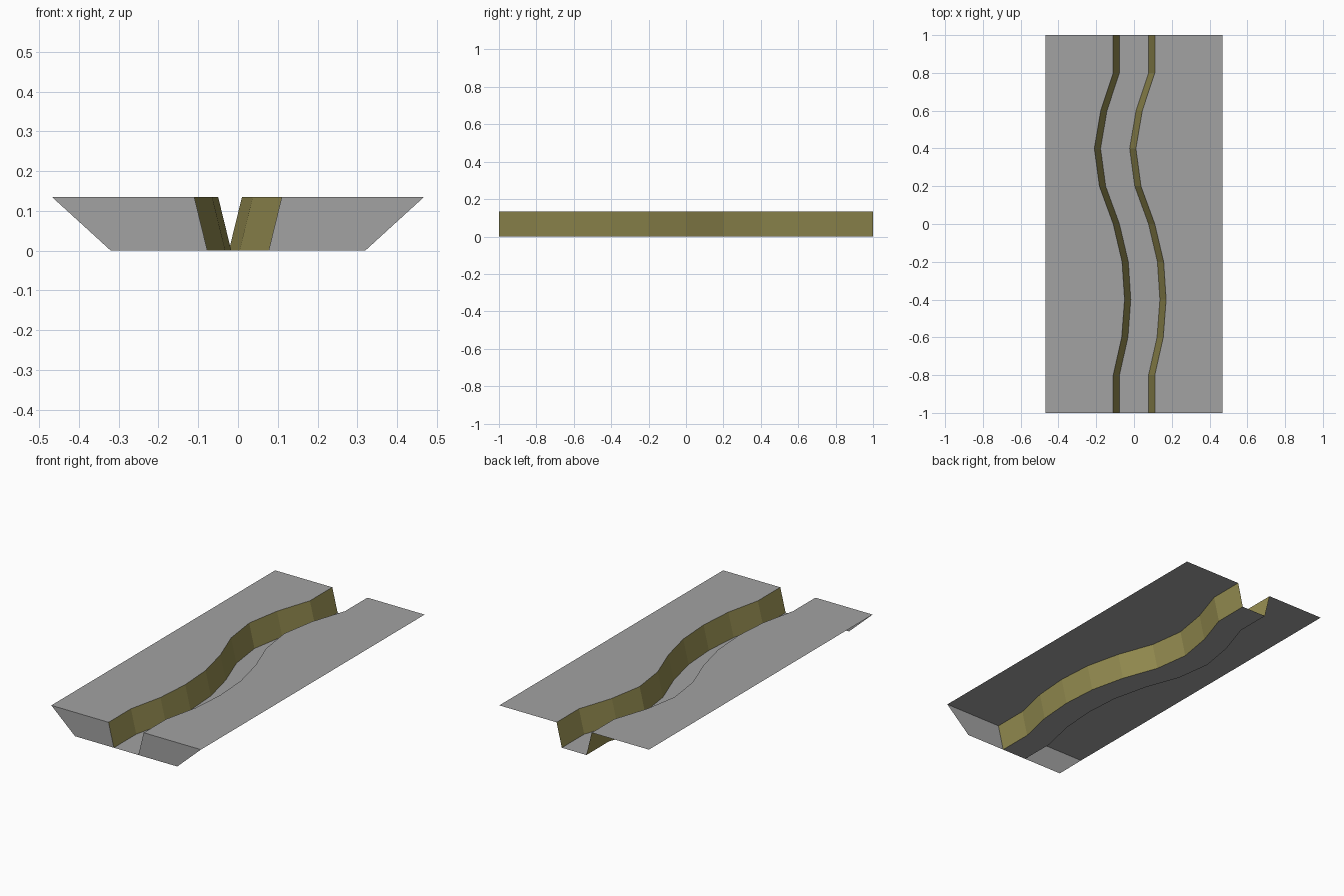
import bpy

if "Cube" in bpy.data.objects:
    bpy.data.objects.remove(bpy.data.objects["Cube"], do_unlink=True)


def make_material(name, colour):
    mat = bpy.data.materials.new(name)
    mat.use_nodes = True
    mat.diffuse_color = colour
    mat.node_tree.nodes["Principled BSDF"].inputs["Base Color"].default_value = colour
    return mat


stone = make_material("stone grey", (0.36, 0.36, 0.36, 1))
earth = make_material("earth olive", (0.31, 0.275, 0.085, 1))

TOP = 0.135          # height of the banks
EDGE = 0.468         # outer half width
FOOT = 0.32          # outer half width at the foot of the end caps
RIM, BED = 0.11, 0.077   # channel half widths at top and bottom

# Sideways drift of the channel, evenly spaced from front to back
DRIFT = [0, 0, 0.045, 0.06, 0.047, 0, -0.073, -0.1, -0.066, 0, 0]
STATIONS = [(d, -1 + 2 * i / (len(DRIFT) - 1)) for i, d in enumerate(DRIFT)]


def add_object(name, verts, faces, mat):
    mesh = bpy.data.meshes.new(name)
    mesh.from_pydata(verts, [], faces)
    mesh.materials.append(mat)
    obj = bpy.data.objects.new(name, mesh)
    bpy.context.collection.objects.link(obj)
    return obj


def rail(x, z, follow=True):
    """Line running front to back, optionally following the channel."""
    return [(x + (d if follow else 0), y, z) for d, y in STATIONS]


def strip(name, a, b, mat):
    """Sheet of quads between rail a (left on screen) and rail b."""
    n = len(a)
    faces = [(i, n + i, n + i + 1, i + 1) for i in range(n - 1)]
    return add_object(name, a + b, faces, mat)


# Channel bed
strip("channel_bed", rail(-BED, 0), rail(BED, 0), stone)

for side, s in (("left", 1), ("right", -1)):
    edge = rail(s * EDGE, TOP, follow=False)
    rim = rail(s * RIM, TOP)
    foot = rail(s * BED, 0)
    # Keep every sheet running from -x to +x so its normals point up
    order = (lambda a, b: (a, b)) if s > 0 else (lambda a, b: (b, a))
    # Flat bank and sloping channel wall
    strip(side + "_bank", *order(rim, edge), stone)
    strip(side + "_channel_wall", *order(foot, rim), earth)
    # Front end cap
    corners = [(s * BED, -1, 0), (s * FOOT, -1, 0),
               (s * EDGE, -1, TOP), (s * RIM, -1, TOP)]
    add_object(side + "_front_cap", corners[::s], [(0, 1, 2, 3)], stone)
